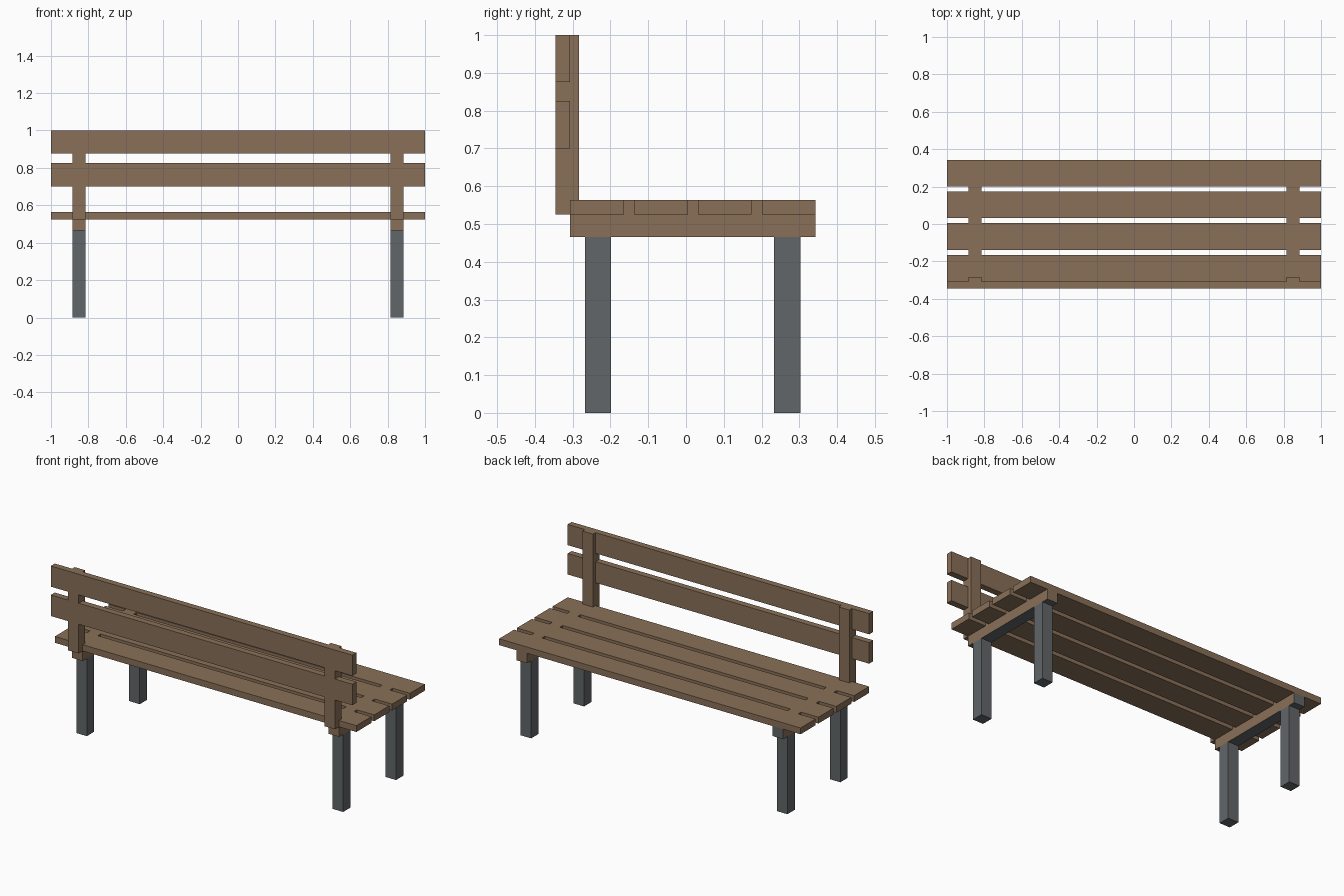
import bpy
import bmesh

cube = bpy.data.objects.get("Cube")
if cube:
    bpy.data.objects.remove(cube, do_unlink=True)


def make_material(name, rgb):
    mat = bpy.data.materials.new(name)
    mat.use_nodes = True
    color = (*rgb, 1.0)
    mat.diffuse_color = color
    mat.node_tree.nodes["Principled BSDF"].inputs["Base Color"].default_value = color
    return mat


wood = make_material("brown wood", (0.25, 0.162, 0.097))
metal = make_material("grey metal", (0.122, 0.132, 0.138))


def box(name, x, y, z, *materials):
    """Box between the (low, high) limits on each axis."""
    bm = bmesh.new()
    bmesh.ops.create_cube(bm, size=1)
    for v in bm.verts:
        v.co = [lim[0] if c < 0 else lim[1] for c, lim in zip(v.co, (x, y, z))]
    mesh = bpy.data.meshes.new(name)
    bm.to_mesh(mesh)
    bm.free()
    for mat in materials:
        mesh.materials.append(mat)
    obj = bpy.data.objects.new(name, mesh)
    bpy.context.collection.objects.link(obj)
    return obj


SEAT = (0.525, 0.563)
RAIL_Y = (-0.307, 0.343)
RAIL_BOTTOM = 0.465

# Seat slats, evenly spaced from front to back
slat_depth, gap = 0.1425, 0.0267
for i in range(4):
    y = RAIL_Y[0] + i * (slat_depth + gap)
    box(f"seat_slat_{i + 1}", (-1, 1), (y, y + slat_depth), SEAT, wood)

# Backrest boards
for name, z in (("lower", (0.7, 0.826)), ("upper", (0.876, 1.0))):
    box(f"{name}_backrest_board", (-1, 1), (-0.345, -0.307), z, wood)

# Rails, posts and legs at each end
for side, sign in (("left", 1), ("right", -1)):
    x = tuple(sorted((sign * 0.815, sign * 0.885)))
    rail = box(f"{side}_seat_rail", x, RAIL_Y, (RAIL_BOTTOM, SEAT[1]), wood, metal)
    # Grey underside, and grey rear end on the right rail
    for face in rail.data.polygons:
        rear = side == "right" and face.normal.y > 0.9
        if face.normal.z < -0.9 or rear:
            face.material_index = 1
    box(f"{side}_backrest_post", x, (-0.345, -0.283), (SEAT[0], 1.0), wood)
    for end, y in (("front", -0.268), ("rear", 0.233)):
        box(f"{side}_{end}_leg", x, (y, y + 0.07), (0, RAIL_BOTTOM), metal)
